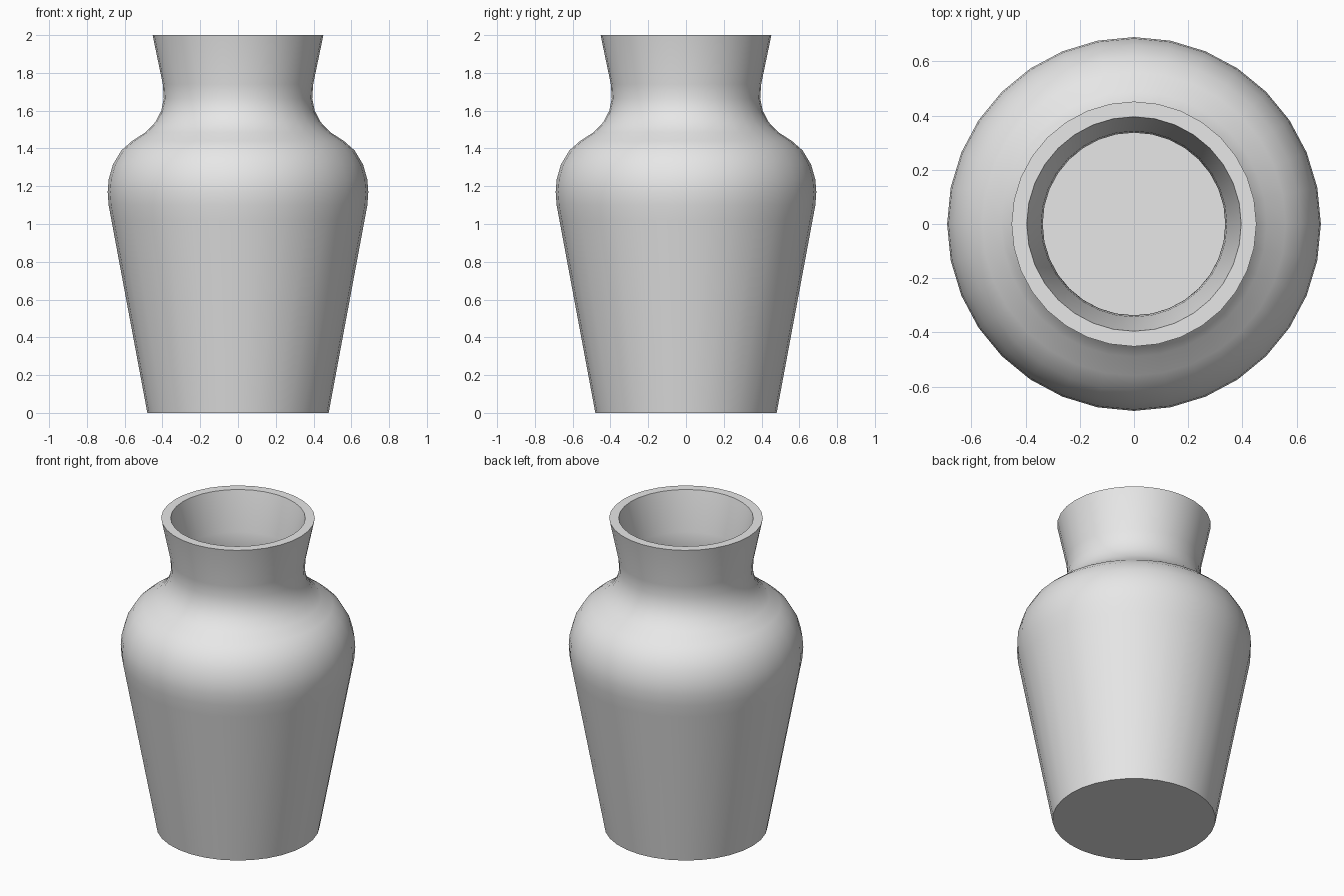
import bpy, bmesh, math
from mathutils import Vector

if "Cube" in bpy.data.objects:
    bpy.data.objects.remove(bpy.data.objects["Cube"], do_unlink=True)

SIDES = 32
WALL = 0.056
HEIGHT = 2.0

# Glazed clay colour
clay = bpy.data.materials.new("pale_grey_clay")
clay.use_nodes = True
clay.diffuse_color = (0.8, 0.8, 0.8, 1)
clay.node_tree.nodes["Principled BSDF"].inputs["Base Color"].default_value = (0.8, 0.8, 0.8, 1)

# Outer wall from foot to rim: (radius, height)
outer = [Vector(p) for p in (
    (0.48, 0), (0.67, 1.02), (0.685, 1.1), (0.69, 1.17), (0.685, 1.235),
    (0.662, 1.315), (0.617, 1.39), (0.56, 1.44), (0.49, 1.485), (0.437, 1.54),
    (0.406, 1.6), (0.393, 1.665), (0.398, 1.74), (0.452, HEIGHT))]

# Inner wall follows the outer wall at constant thickness
inner = []
for i, p in enumerate(outer):
    along = (outer[min(i + 1, len(outer) - 1)] - outer[max(i - 1, 0)]).normalized()
    inner.append(p + WALL * Vector((-along.y, along.x)))
inner[0] = Vector((outer[0].x - WALL + 0.01, WALL))   # inside floor edge
inner[-1] = Vector((outer[-1].x - WALL, HEIGHT))      # flat rim

# Closed section, from under the foot over the rim to the inside floor
section = [Vector((0, 0))] + outer + inner[::-1] + [Vector((0, WALL))]

# Turn the section round the upright axis
bm = bmesh.new()
verts = [bm.verts.new((p.x, 0, p.y)) for p in section]
edges = [bm.edges.new(pair) for pair in zip(verts, verts[1:])]
bmesh.ops.spin(bm, geom=verts + edges, cent=(0, 0, 0), axis=(0, 0, 1),
               angle=math.tau, steps=SIDES)
bmesh.ops.remove_doubles(bm, verts=bm.verts, dist=0.0005)
bmesh.ops.recalc_face_normals(bm, faces=bm.faces)
mesh = bpy.data.meshes.new("vase")
bm.to_mesh(mesh)
bm.free()

vase = bpy.data.objects.new("vase", mesh)
mesh.materials.append(clay)
bpy.context.collection.objects.link(vase)

# Smooth walls, crisp foot and rim
bpy.ops.object.select_all(action="DESELECT")
vase.select_set(True)
bpy.context.view_layer.objects.active = vase
bpy.ops.object.shade_smooth_by_angle(angle=math.radians(50))
